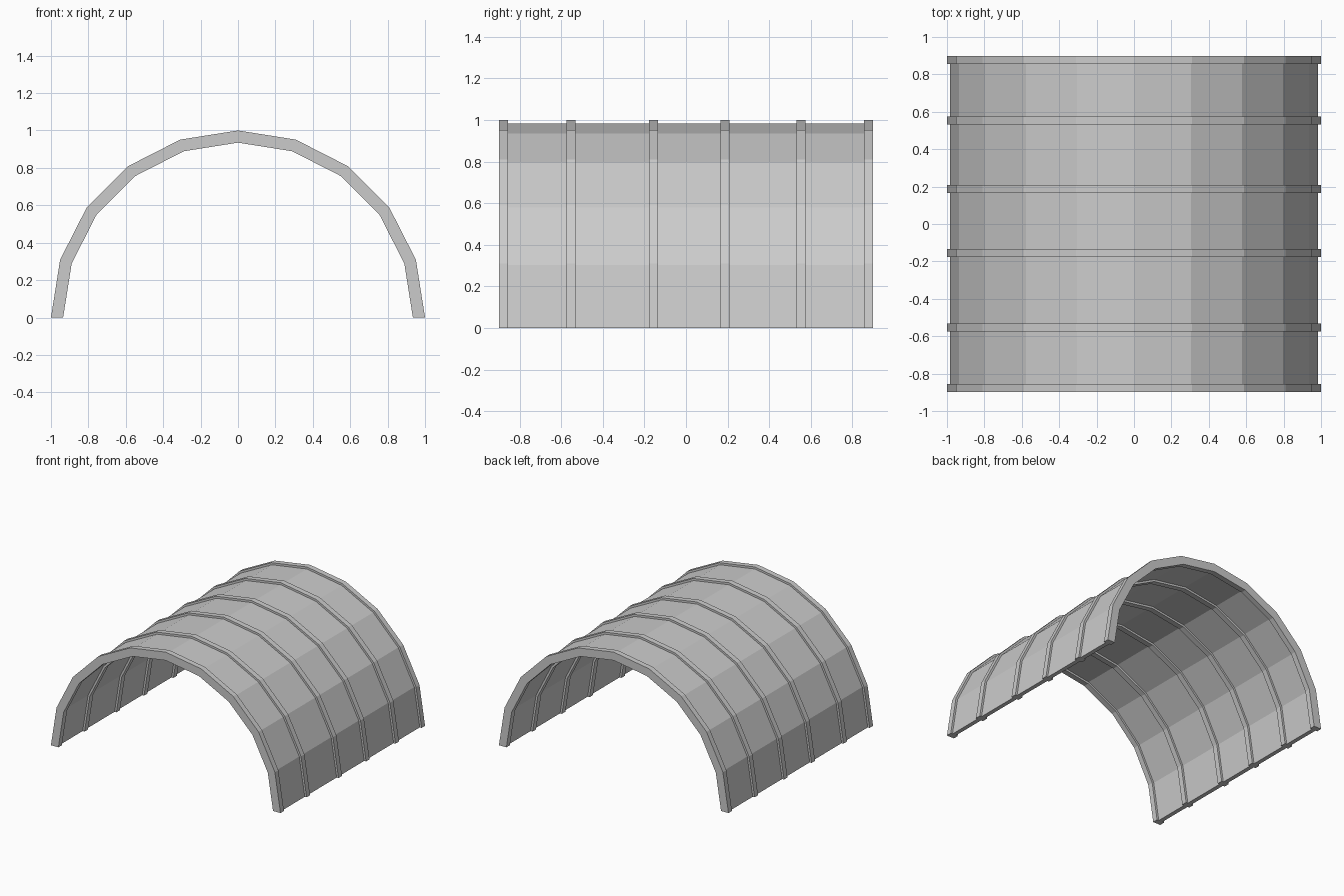
import bpy, bmesh
from math import pi, sin, cos

if "Cube" in bpy.data.objects:
    bpy.data.objects.remove(bpy.data.objects["Cube"])

SEGMENTS = 10  # facets across the half circle


def arch(name, outer, inner, y0, y1):
    """Faceted half-ring extruded from y0 to y1."""
    bm = bmesh.new()
    rings = []
    for i in range(SEGMENTS + 1):
        a = pi * i / SEGMENTS
        section = [(outer, y0), (outer, y1), (inner, y1), (inner, y0)]
        rings.append([bm.verts.new((r * cos(a), y, r * sin(a))) for r, y in section])
    for a, b in zip(rings, rings[1:]):
        for k in range(4):
            n = (k + 1) % 4
            bm.faces.new((a[k], a[n], b[n], b[k]))
    bm.faces.new(rings[0])
    bm.faces.new(rings[-1])
    bmesh.ops.recalc_face_normals(bm, faces=bm.faces)
    mesh = bpy.data.meshes.new(name)
    bm.to_mesh(mesh)
    bm.free()
    obj = bpy.data.objects.new(name, mesh)
    bpy.context.collection.objects.link(obj)
    return obj


# Thin vaulted shell, ending inside the end ribs
arch("vault_shell", 0.984, 0.951, -0.88, 0.88)

# Ribs standing proud of the shell inside and outside
for i, y in enumerate((-0.878, -0.553, -0.156, 0.187, 0.553, 0.878)):
    arch(f"arch_rib_{i + 1}", 1.0, 0.935, y - 0.0215, y + 0.0215)
